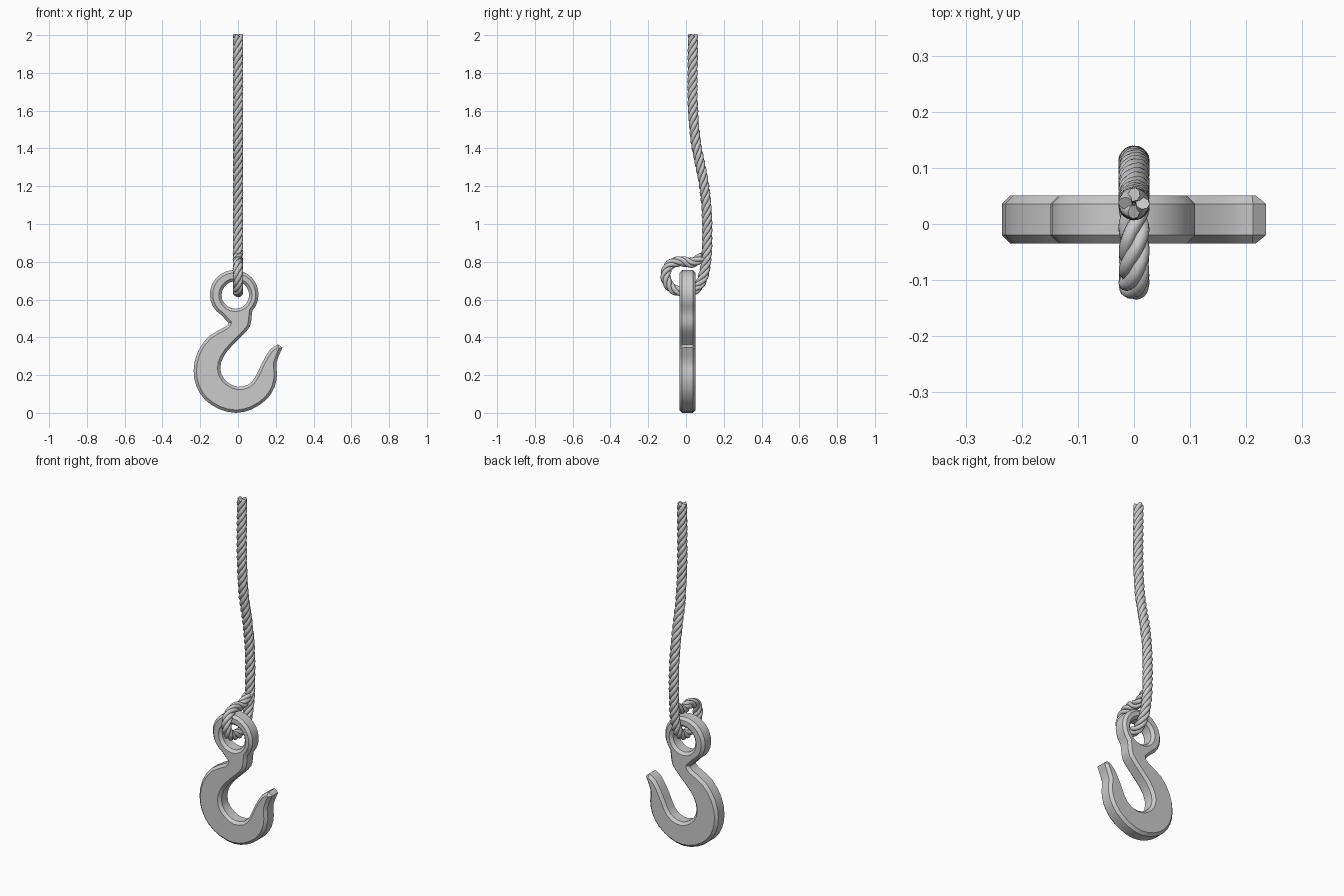
import bpy
from math import sin, cos, pi, radians
from mathutils import Vector

if "Cube" in bpy.data.objects:
    bpy.data.objects.remove(bpy.data.objects["Cube"])


def spline(pts, n):
    """Catmull-Rom curve through pts, n steps per span."""
    p = [Vector(q) for q in pts]
    p = [2 * p[0] - p[1]] + p + [2 * p[-1] - p[-2]]
    out = []
    for a, b, c, d in zip(p, p[1:], p[2:], p[3:]):
        for i in range(n):
            t = i / n
            out.append(0.5 * (2 * b + (c - a) * t + (2 * a - 5 * b + 4 * c - d) * t * t
                              + (3 * b - a - 3 * c + d) * t ** 3))
    return out + [p[-2]]


def arc(cx, cz, r, a0, a1, n, end=True):
    return [Vector((cx + r * cos(radians(a0 + (a1 - a0) * i / n)),
                    cz + r * sin(radians(a0 + (a1 - a0) * i / n))))
            for i in range(n + (1 if end else 0))]


def add_poly(cu, pts, cyclic):
    s = cu.splines.new('POLY')
    s.points.add(len(pts) - 1)
    for sp, p in zip(s.points, pts):
        sp.co = (*p, 1) if len(p) == 3 else (*p, 0, 1)
    s.use_cyclic_u = cyclic


def finish(cu, name, angle):
    """Turn the curve into a mesh object with shading by angle."""
    tmp = bpy.data.objects.new(name, cu)
    bpy.context.collection.objects.link(tmp)
    bpy.ops.object.select_all(action='DESELECT')
    tmp.select_set(True)
    bpy.context.view_layer.objects.active = tmp
    bpy.ops.object.convert(target='MESH')
    ob = bpy.context.object
    ob.name = name
    bpy.ops.object.shade_smooth_by_angle(angle=radians(angle))
    return ob


# Hook: chamfered plate with an eye
back = [(-.05, .477), (-.065, .457), (-.155, .405), (-.215, .32), (-.235, .225),
        (-.22, .14), (-.175, .07), (-.10, .02), (-.01, .0), (.075, .02),
        (.15, .07), (.193, .135), (.207, .205), (.203, .265), (.235, .345)]
throat = [(.212, .363), (.17, .335), (.125, .26), (.092, .19), (.055, .15),
          (0, .138), (-.052, .16), (-.088, .205), (-.09, .265), (-.055, .33),
          (.012, .398), (.062, .455), (.072, .51)]
outline = arc(-.02, .627, .129, -42, 238, 20) + spline(back, 2) + spline(throat, 2)

cu = bpy.data.curves.new('hook', 'CURVE')
cu.dimensions = '2D'
cu.fill_mode = 'BOTH'
cu.extrude = .028
cu.bevel_depth = .015
cu.bevel_resolution = 0
cu.offset = -.015
add_poly(cu, outline, True)
add_poly(cu, arc(-.014, .624, .073, 0, 360, 20, False), True)
hook = finish(cu, 'hook', 30)
hook.rotation_euler.x = pi / 2
hook.location.y = .008

# Rope centreline (y, z): hangs down, through the eye, loops back to itself
path = spline([(.037, 2), (.035, 1.66), (.05, 1.45), (.07, 1.34), (.093, 1.22),
               (.109, 1.08), (.112, .92), (.106, .80), (.083, .70), (.035, .645),
               (-.025, .643), (-.078, .662), (-.108, .72), (-.09, .78),
               (-.03, .803), (.03, .795), (.095, .83)], 24)

# Rope: four strands twisted round the centreline
STRANDS, PITCH, STEP = 4, .16, .009
cu = bpy.data.curves.new('rope', 'CURVE')
cu.dimensions = '3D'
cu.bevel_depth = .0125
cu.bevel_resolution = 2
cu.use_fill_caps = True
samples, run, nxt = [], 0, 0
for p, q in zip(path, path[1:]):
    seg = (q - p).length
    while nxt <= run + seg:
        t = (q - p) / seg
        samples.append((p + t * (nxt - run), t, nxt))
        nxt += STEP
    run += seg
for k in range(STRANDS):
    pts = []
    for p, t, d in samples:
        a = 2 * pi * (d / PITCH + k / STRANDS)
        tan = Vector((0, t.x, t.y))
        side = Vector((1, 0, 0))
        pts.append(Vector((0, p.x, p.y))
                   + .0155 * (cos(a) * side + sin(a) * tan.cross(side)))
    add_poly(cu, pts, False)
finish(cu, 'rope', 50)
